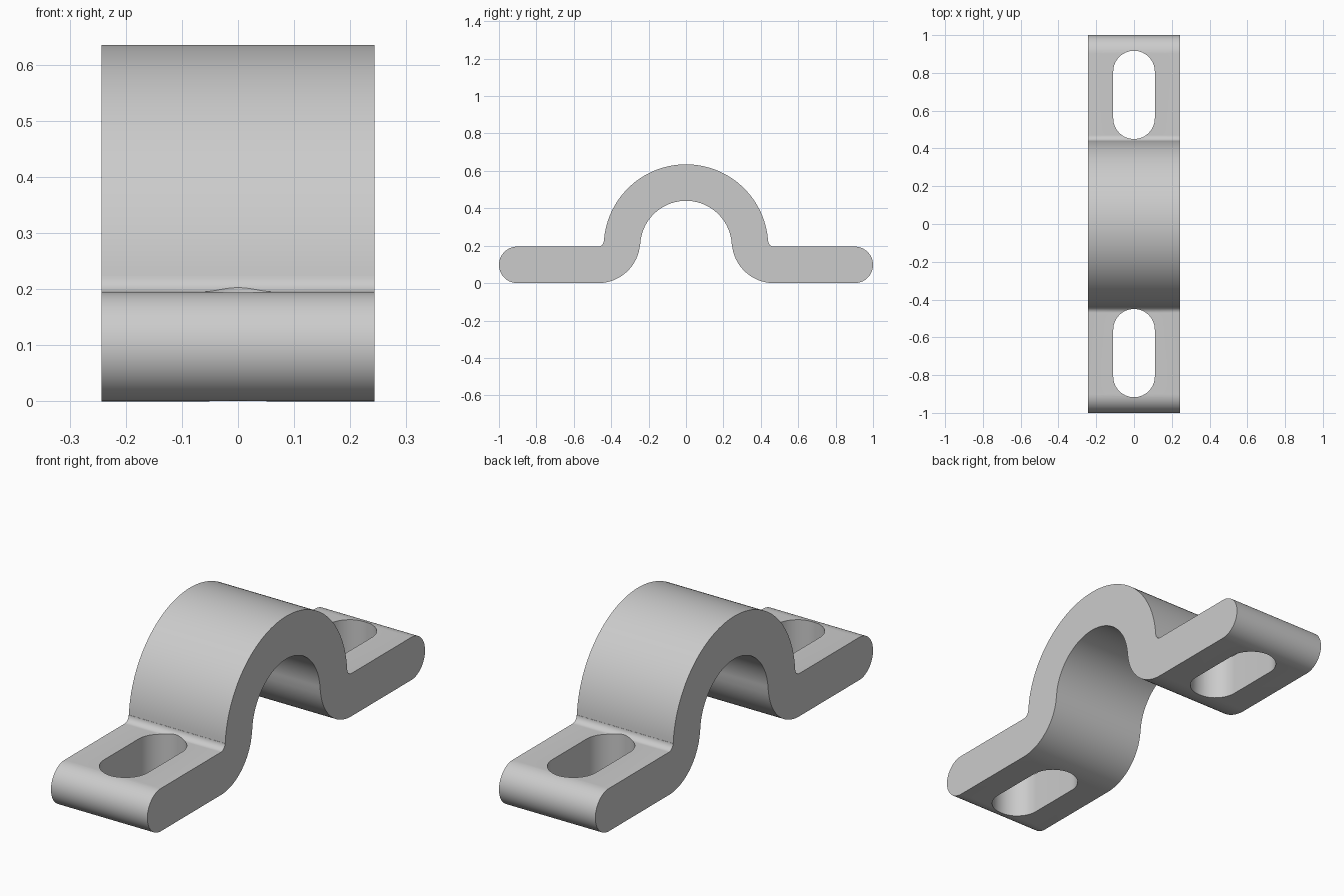
import bpy, bmesh, math

if "Cube" in bpy.data.objects:
    bpy.data.objects.remove(bpy.data.objects["Cube"])

WIDTH = 0.486          # strap width along x
T = 0.195              # strap thickness
R_OUT, R_IN = 0.44, 0.245
BEND = (0.47, 0.225)   # shared centre of the foot bend arcs (y, z)
TILT = math.degrees(math.atan2(BEND[1] - T, BEND[0]))

steel = bpy.data.materials.new("plain grey")
steel.diffuse_color = (0.6, 0.6, 0.6, 1)
steel.use_nodes = True
steel.node_tree.nodes["Principled BSDF"].inputs["Base Color"].default_value = steel.diffuse_color


def arc(cy, cz, r, a0, a1, n):
    """Points on an arc, angles in degrees."""
    angles = [math.radians(a0 + (a1 - a0) * i / n) for i in range(n + 1)]
    return [(cy + r * math.cos(a), cz + r * math.sin(a)) for a in angles]


def prism(name, points, to_3d, offset):
    """Extrude a closed outline into a solid object."""
    bm = bmesh.new()
    face = bm.faces.new([bm.verts.new(to_3d(a, b)) for a, b in points])
    grown = bmesh.ops.extrude_face_region(bm, geom=[face])["geom"]
    bmesh.ops.translate(bm, vec=offset,
                        verts=[g for g in grown if isinstance(g, bmesh.types.BMVert)])
    bmesh.ops.recalc_face_normals(bm, faces=bm.faces)
    mesh = bpy.data.meshes.new(name)
    bm.to_mesh(mesh)
    bm.free()
    mesh.materials.append(steel)
    obj = bpy.data.objects.new(name, mesh)
    bpy.context.collection.objects.link(obj)
    return obj


# Half of the strap outline: arch top, inner fillet, rounded tip, foot bend, arch underside
half = arc(0, T, R_OUT, 90, TILT, 36)
half += arc(*BEND, 0.03, 180 + TILT, 270, 10)
half += arc(1 - T / 2, T / 2, T / 2, 90, -90, 28)
half += arc(*BEND, BEND[1], 270, 180 + TILT, 24)[:-1]
half += arc(0, T, R_IN, TILT, 90, 32)
mirrored = [(-y, z) for y, z in reversed(half[1:-1])]

strap = prism("saddle_strap", half + mirrored,
              lambda y, z: (-WIDTH / 2, y, z), (WIDTH, 0, 0))

# Slotted screw holes through both feet
for side, label in ((-1, "front"), (1, "back")):
    r, near, far = 0.11, 0.56, 0.807
    slot = arc(0, far, r, 0, 180, 28) + arc(0, near, r, 180, 360, 28)
    cutter = prism(label + "_slot_cutter", slot,
                   lambda x, y: (x, side * y, -0.2), (0, 0, 0.6))
    cutter.hide_render = True
    cutter.hide_viewport = True
    cut = strap.modifiers.new(label + "_slot", 'BOOLEAN')
    cut.operation = 'DIFFERENCE'
    cut.solver = 'EXACT'
    cut.object = cutter

# Bake the slots, then smooth the curved faces and keep the rims sharp
bpy.context.view_layer.objects.active = strap
strap.select_set(True)
for name in [m.name for m in strap.modifiers]:
    bpy.ops.object.modifier_apply(modifier=name)
for obj in [o for o in bpy.data.objects if o.name.endswith("_cutter")]:
    bpy.data.objects.remove(obj, do_unlink=True)
bpy.ops.object.shade_smooth_by_angle(angle=math.radians(30))
